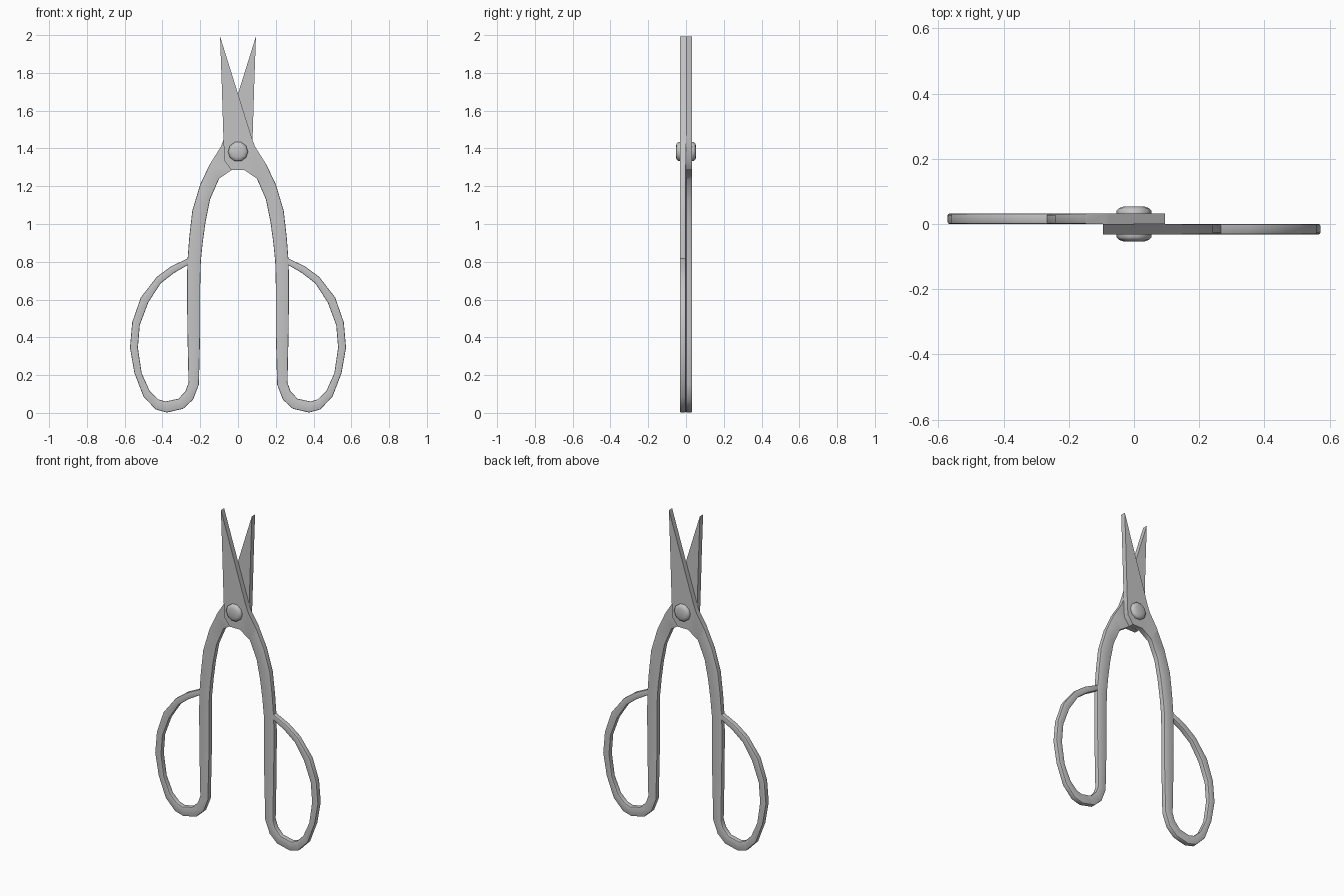
import bpy, bmesh, math
from mathutils import Matrix

cube = bpy.data.objects.get("Cube")
if cube:
    bpy.data.objects.remove(cube, do_unlink=True)

steel = bpy.data.materials.new("grey steel")
steel.use_nodes = True
colour = (0.55, 0.55, 0.55, 1)
steel.diffuse_color = colour
steel.node_tree.nodes["Principled BSDF"].inputs["Base Color"].default_value = colour

THICK = 0.032

# Blade and pivot plate outline (x, z), from the pivot round to the tip
BLADE = [(0.09, 1.41), (0.075, 1.45), (-0.095, 1.993), (-0.086, 1.74),
         (-0.077, 1.45), (-0.072, 1.335), (-0.035, 1.285), (0.035, 1.285)]

# Shank and finger loop as a ribbon: one edge (x, z), then the other edge (x, z)
RIBBON = [
    (0.10, 1.24, 0.15, 1.315), (0.148, 1.13, 0.20, 1.21), (0.172, 1.01, 0.242, 1.07),
    (0.187, 0.90, 0.258, 0.93), (0.197, 0.80, 0.268, 0.80), (0.20, 0.68, 0.27, 0.68),
    (0.20, 0.44, 0.268, 0.44), (0.207, 0.15, 0.262, 0.16), (0.238, 0.07, 0.278, 0.115),
    (0.29, 0.022, 0.315, 0.075), (0.376, 0.002, 0.385, 0.06), (0.435, 0.018, 0.422, 0.072),
    (0.50, 0.085, 0.467, 0.115), (0.548, 0.21, 0.51, 0.21), (0.572, 0.345, 0.53, 0.345),
    (0.56, 0.48, 0.52, 0.465), (0.515, 0.61, 0.475, 0.585), (0.43, 0.72, 0.41, 0.685),
    (0.355, 0.775, 0.34, 0.74), (0.262, 0.82, 0.262, 0.785)]


def finish(bm, name, angle):
    bmesh.ops.recalc_face_normals(bm, faces=bm.faces[:])
    mesh = bpy.data.meshes.new(name)
    bm.to_mesh(mesh)
    bm.free()
    mesh.materials.append(steel)
    ob = bpy.data.objects.new(name, mesh)
    bpy.context.collection.objects.link(ob)
    bpy.ops.object.select_all(action='DESELECT')
    ob.select_set(True)
    bpy.context.view_layer.objects.active = ob
    bpy.ops.object.shade_smooth_by_angle(angle=math.radians(angle))
    return ob


def scissor_half(name, turn):
    bm = bmesh.new()
    vert = lambda x, z: bm.verts.new((x, -0.0005, z))
    pairs = [(vert(a, b), vert(c, d)) for a, b, c, d in RIBBON]
    plate = [vert(x, z) for x, z in BLADE]
    bm.faces.new([pairs[0][1]] + plate + [pairs[0][0]])
    for (a, b), (c, d) in zip(pairs, pairs[1:]):
        bm.faces.new((a, b, d, c))
    # Give the flat outline its thickness
    out = bmesh.ops.extrude_face_region(bm, geom=bm.faces[:], use_keep_orig=True)
    moved = [g for g in out["geom"] if isinstance(g, bmesh.types.BMVert)]
    bmesh.ops.translate(bm, verts=moved, vec=(0, 0.0005 - THICK, 0))
    bmesh.ops.recalc_face_normals(bm, faces=bm.faces[:])
    # Ease the long edges of the handle
    rim = [e for e in bm.edges if len(e.link_faces) == 2
           and e.calc_face_angle(0) > 1.2
           and abs(e.verts[0].co.y - e.verts[1].co.y) < 0.001
           and max(v.co.z for v in e.verts) < 1.32
           and min(v.co.x for v in e.verts) > 0.09]
    bmesh.ops.bevel(bm, geom=rim, offset=0.005, segments=2, profile=0.5,
                    affect='EDGES', clamp_overlap=True)
    bmesh.ops.rotate(bm, verts=bm.verts[:], cent=(0, 0, 0),
                     matrix=Matrix.Rotation(turn, 3, 'Z'))
    return finish(bm, name, 35)


scissor_half("front_blade_and_handle", 0)
scissor_half("back_blade_and_handle", math.pi)

# Pivot rivet: a turned profile (radius, y) with domed heads on both sides
heads = [(0.03, 0.054), (0.045, 0.049), (0.053, 0.041), (0.053, 0.031)]
profile = [(r, -y) for r, y in heads] + [(r, y) for r, y in reversed(heads)]
SIDES = 10
bm = bmesh.new()
rings = [[bm.verts.new((r * math.cos(2 * math.pi * i / SIDES), y,
                        1.383 + r * math.sin(2 * math.pi * i / SIDES)))
          for i in range(SIDES)] for r, y in profile]
for k, (a, b) in enumerate(zip(rings, rings[1:])):
    if k == len(heads) - 1:
        continue  # the heads sit on the plates
    for i in range(SIDES):
        j = (i + 1) % SIDES
        bm.faces.new((a[i], a[j], b[j], b[i]))
for ring in (rings[0], rings[3], rings[4], rings[-1]):
    bm.faces.new(ring)
finish(bm, "pivot_rivet", 50)
